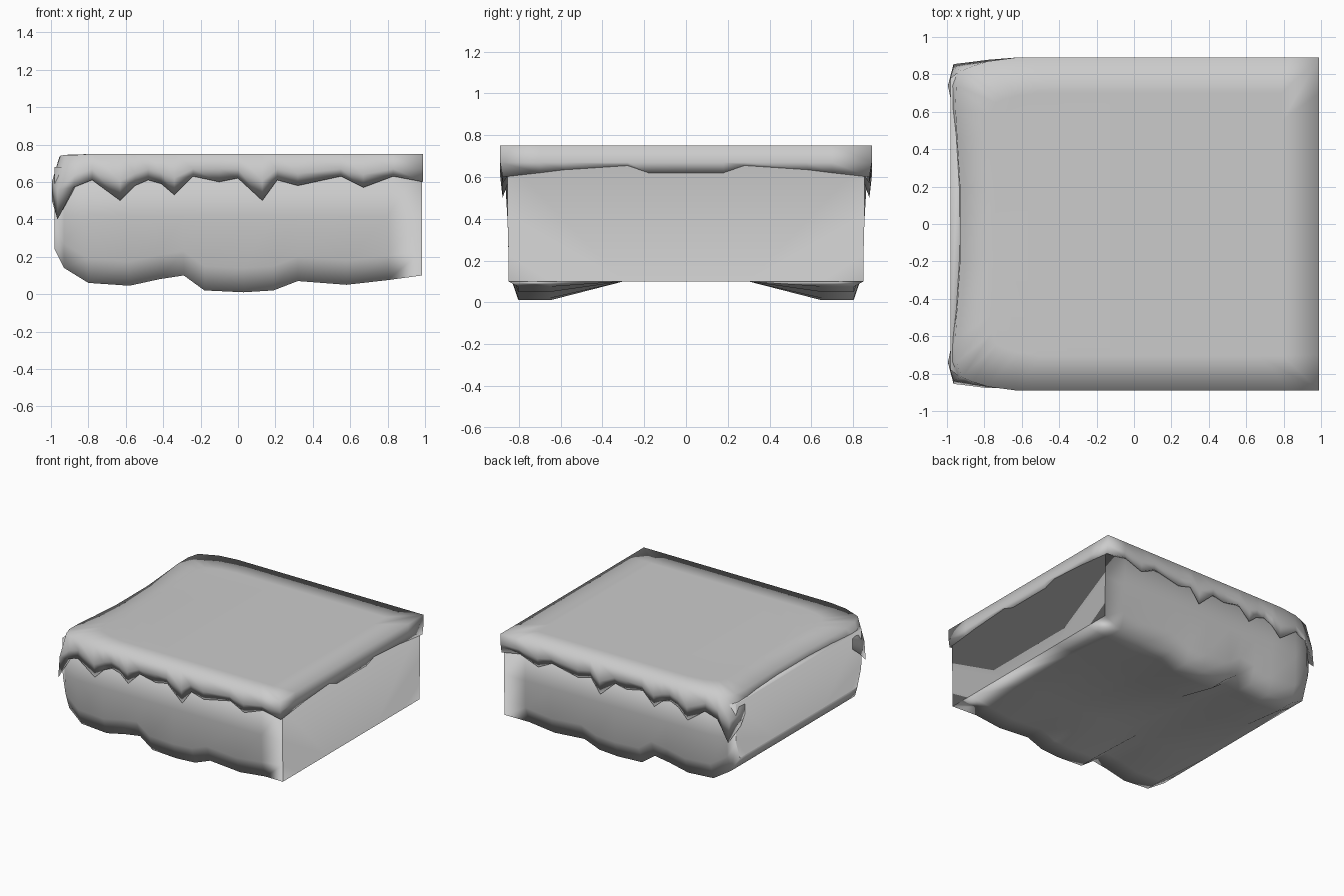
import bpy, bmesh

if "Cube" in bpy.data.objects:
    bpy.data.objects.remove(bpy.data.objects["Cube"])


def interp(x, table):
    """Linear lookup in a sorted (x, value) table."""
    for (a, va), (b, vb) in zip(table, table[1:]):
        if x <= b:
            return va + (vb - va) * max(0, x - a) / (b - a)
    return table[-1][1]


def loft(name, rings, closed_rings_inset):
    """Skin closed rings of equal size, fill both ends, smooth shade."""
    bm = bmesh.new()
    vs = [[bm.verts.new(p) for p in r] for r in rings]
    n = len(vs[0])
    for a, b in zip(vs, vs[1:]):
        for i in range(n):
            j = (i + 1) % n
            bm.faces.new((a[i], a[j], b[j], b[i]))
    ends = [bm.faces.new(vs[0][::-1]), bm.faces.new(vs[-1])]
    if closed_rings_inset:
        bmesh.ops.inset_individual(bm, faces=ends, thickness=closed_rings_inset)
    bmesh.ops.triangulate(bm, faces=[f for f in bm.faces if len(f.verts) > 4])
    bmesh.ops.recalc_face_normals(bm, faces=bm.faces)
    me = bpy.data.meshes.new(name)
    bm.to_mesh(me)
    bm.free()
    for p in me.polygons:
        p.use_smooth = True
    ob = bpy.data.objects.new(name, me)
    bpy.context.collection.objects.link(ob)
    return ob


# Ground block: cross-sections along x, wavy lower rim, raised belly
lower_rim = [(-.98, .24), (-.93, .14), (-.8, .06), (-.58, .045), (-.42, .08),
             (-.29, .1), (-.18, .02), (.03, .01), (.19, .02), (.32, .07),
             (.58, .05), (.8, .075), (.985, .1)]
half_width = [(-.98, .78), (-.93, .82), (-.8, .85), (.985, .855)]
sections = []
for x, zb in lower_rim:
    w = interp(x, half_width)
    belly = max(.1, zb)
    half = [(w, .68), (w, .42), (w - .005, zb + .13), (w - .05 + .045 * (x > .9), zb),
            (.65, zb), (.3, belly)]
    ring = half + [(-y, z) for y, z in reversed(half)]
    sections.append([(x, y, z) for y, z in ring])
loft("ground_block", sections, .12)

# Top layer outline, front half: (top x, top y, top z, hem x, hem y, hem z)
left = [(-.93, -.2, .725, -.935, -.2, .63), (-.945, -.45, .73, -.95, -.45, .63),
        (-.955, -.62, .735, -.97, -.62, .6), (-.95, -.74, .74, -.995, -.74, .5),
        (-.92, -.82, .745, -.965, -.855, .4), (-.86, -.845, .745, -.88, -.865, .57)]
front_hem = [(-.78, .61), (-.63, .5), (-.55, .58), (-.48, .61), (-.41, .59),
             (-.34, .53), (-.24, .63), (-.1, .6), (0, .62), (.13, .5), (.21, .61),
             (.32, .58), (.55, .63), (.67, .57), (.83, .63), (.99, .6)]
front = [(x, -interp(x, [(-.78, .87), (-.7, .89), (1, .89)]), .75, x, -.878, z)
         for x, z in front_hem]
right = [(.99, y, .75, .99, y, z) for y, z in
         [(-.7, .62), (-.58, .635), (-.28, .655), (-.18, .62)]]
outline = left + front + right
outline += [(a, -b, c, d, -e, f) for a, b, c, d, e, f in reversed(outline)]

crown = [(a * .8, b * .79, .75) for a, b, c, d, e, f in outline]
edge = [(a, b, c) for a, b, c, d, e, f in outline]
lip = [(a * .4 + d * .6, b, max(.56, f * .5 + c * .5 - .02) if f < .6 else .67)
       for a, b, c, d, e, f in outline]
# Bulge the lip out over the corner drips
lip = [(d if d < -.9 else x, (b + e) / 2 if d < -.85 else y, z)
       for (x, y, z), (a, b, c, d, e, f) in zip(lip, outline)]
hem = [(d, e, f) for a, b, c, d, e, f in outline]
under = [(d * .94, e * .94, .65) for a, b, c, d, e, f in outline]
loft("top_layer", [crown, edge, lip, hem, under], 0)
